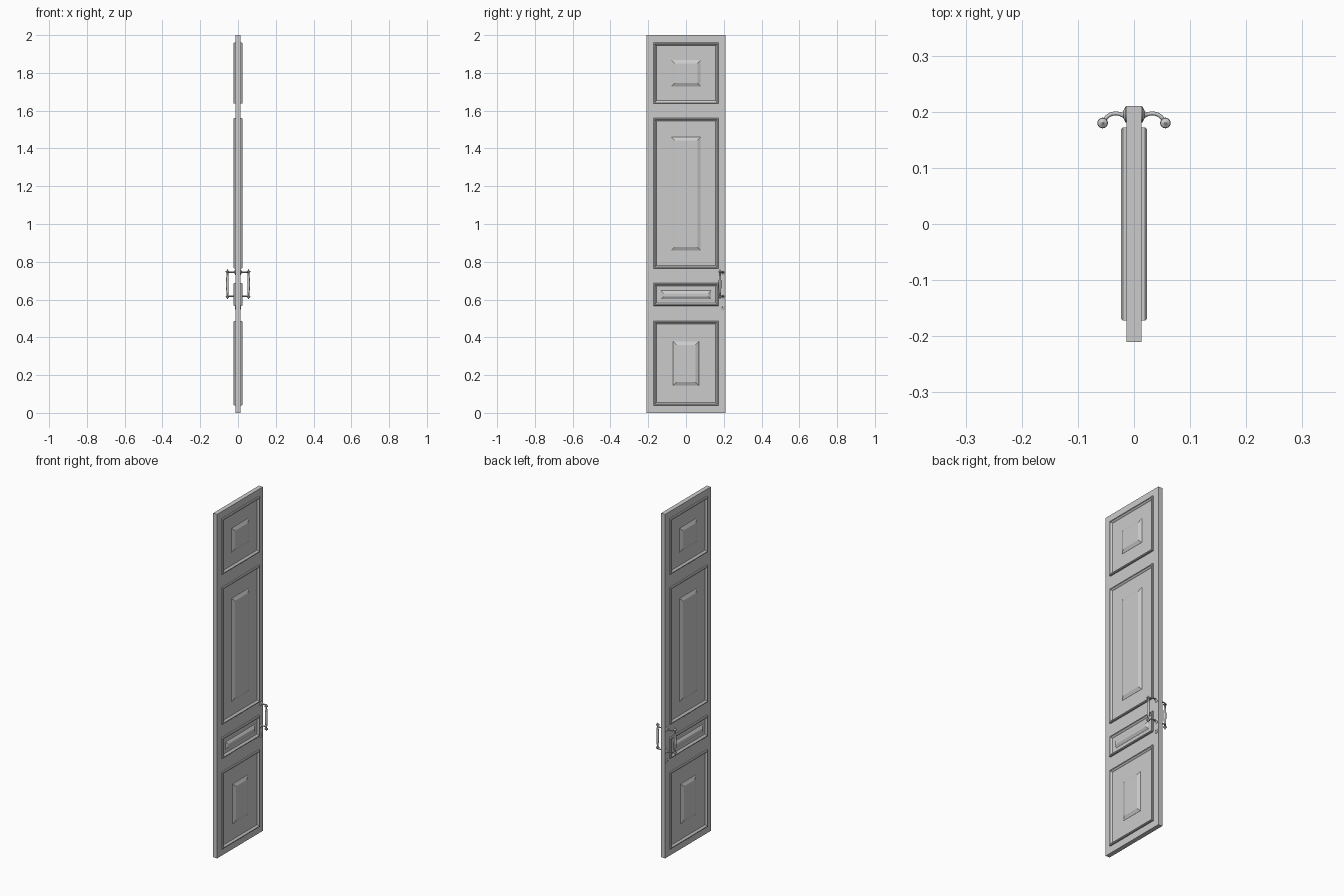
import bpy
import bmesh
from math import pi
from mathutils import Vector

cube = bpy.data.objects.get("Cube")
if cube:
    bpy.data.objects.remove(cube, do_unlink=True)

grey = bpy.data.materials.new("door grey")
grey.use_nodes = True
grey.diffuse_color = (0.6, 0.6, 0.6, 1)
grey.node_tree.nodes["Principled BSDF"].inputs["Base Color"].default_value = (0.6, 0.6, 0.6, 1)

FACE = 0.013      # half thickness of the slab
TOP = 0.0235      # outermost level of the mouldings


def add_object(name, bm, smooth=False):
    bmesh.ops.recalc_face_normals(bm, faces=bm.faces)
    mesh = bpy.data.meshes.new(name)
    bm.to_mesh(mesh)
    bm.free()
    mesh.materials.append(grey)
    obj = bpy.data.objects.new(name, mesh)
    bpy.context.scene.collection.objects.link(obj)
    if smooth:
        bpy.ops.object.select_all(action='DESELECT')
        obj.select_set(True)
        bpy.context.view_layer.objects.active = obj
        bpy.ops.object.shade_smooth_by_angle()
    return obj


def box(name, lo, hi):
    bm = bmesh.new()
    bmesh.ops.create_cube(bm, size=1)
    lo, hi = Vector(lo), Vector(hi)
    for v in bm.verts:
        v.co = v.co * (hi - lo) + (lo + hi) / 2
    return add_object(name, bm)


def stepped_rect(name, side, rect, profile, cap):
    """Rectangle rings inset and raised along a profile, on one door face."""
    y0, y1, z0, z1 = rect
    bm = bmesh.new()
    rings = []
    for inset, x in profile:
        a, b, c, d = y0 + inset, y1 - inset, z0 + inset, z1 - inset
        rings.append([bm.verts.new((side * x, y, z)) for y, z in ((a, c), (b, c), (b, d), (a, d))])
    for r, s in zip(rings, rings[1:]):
        for i in range(4):
            j = (i + 1) % 4
            bm.faces.new((r[i], r[j], s[j], s[i]))
    if cap:
        bm.faces.new(rings[-1])
    obj = add_object(name, bm)
    # open sheets: make sure the faces look away from the slab
    mesh = obj.data
    if sum(p.normal.x * p.area for p in mesh.polygons) * side < 0:
        mesh.flip_normals()
    return obj


def lathe(name, centre, profile, axis='Z', sides=16):
    """Turned part from (radius, distance along axis) points."""
    bm = bmesh.new()
    verts = [bm.verts.new((r, 0, h)) for r, h in profile]
    edges = [bm.edges.new(pair) for pair in zip(verts, verts[1:])]
    bmesh.ops.spin(bm, geom=verts + edges, cent=(0, 0, 0), axis=(0, 0, 1),
                   angle=2 * pi, steps=sides)
    bmesh.ops.remove_doubles(bm, verts=bm.verts, dist=0.00001)
    for v in bm.verts:
        x, y, h = v.co
        v.co = Vector(centre) + (Vector((h, y, -x)) if axis == 'X' else Vector((-h, y, x)) if axis == '-X' else v.co)
    return add_object(name, bm, True)


def tube(name, points, radius):
    curve = bpy.data.curves.new(name, 'CURVE')
    curve.dimensions = '3D'
    curve.bevel_depth = radius
    curve.bevel_resolution = 2
    curve.resolution_u = 6
    curve.use_fill_caps = True
    spline = curve.splines.new('BEZIER')
    spline.bezier_points.add(len(points) - 1)
    for p, co in zip(spline.bezier_points, points):
        p.co = co
        p.handle_left_type = p.handle_right_type = 'AUTO'
    curve.materials.append(grey)
    obj = bpy.data.objects.new(name, curve)
    bpy.context.scene.collection.objects.link(obj)


# Door slab
box("door_slab", (-FACE, -0.21, 0), (FACE, 0.21, 2))

# Panels: bottom, top of the frame, then half width, bottom, top, bevel of the raised field
panels = {
    "top": (1.637, 1.96, 0.078, 1.728, 1.868, 0.018),
    "tall": (0.765, 1.56, 0.078, 0.86, 1.46, 0.018),
    "letter": (0.567, 0.687, 0.133, 0.602, 0.647, 0.014),
    "bottom": (0.04, 0.487, 0.068, 0.145, 0.378, 0.018),
}
frame_profile = [(0, FACE), (0, 0.02), (0.003, TOP), (0.008, TOP),
                 (0.010, 0.019), (0.013, 0.017), (0.016, FACE)]
finial = [(0, 0.016), (0.002, 0.015), (0.002, 0.011), (0.005, 0.008),
          (0.0085, 0.006), (0.0095, 0.003), (0.0085, 0), (0.004, -0.002)]
rosette = [(0.014, 0), (0.014, 0.002), (0.011, 0.004), (0.006, 0.006), (0.004, 0.01), (0, 0.01)]

for side, label in ((1, "left"), (-1, "right")):
    for key, (z0, z1, half, r0, r1, bevel) in panels.items():
        stepped_rect(f"{label}_{key}_moulding", side, (-0.172, 0.172, z0, z1), frame_profile, False)
        stepped_rect(f"{label}_{key}_raised_field", side, (-half, half, r0, r1),
                     [(0, FACE), (0.001, 0.0145), (bevel, TOP - 0.001)], True)

    # Pull handle: turned grip, finials and two curved arms on rosettes
    gx, gy, low, high = side * 0.056, 0.18, 0.618, 0.745
    mid = (low + high) / 2
    lathe(f"{label}_grip", (gx, gy, mid),
          [(0, low - mid), (0.004, low - mid), (0.0065, -0.03), (0.007, 0),
           (0.0065, 0.03), (0.004, high - mid), (0, high - mid)])
    lathe(f"{label}_upper_finial", (gx, gy, high), finial)
    lathe(f"{label}_lower_finial", (gx, gy, low), [(r, -h) for r, h in finial])
    for z, where in ((low, "lower"), (high, "upper")):
        lathe(f"{label}_{where}_rosette", (side * FACE, 0.195, z), rosette, 'X' if side > 0 else '-X')
        tube(f"{label}_{where}_arm",
             [(side * 0.016, 0.193, z), (side * 0.034, 0.197, z),
              (side * 0.047, 0.192, z), (gx, gy, z)], 0.0035)

    # Keyhole plate below the handle
    lathe(f"{label}_keyhole_plate", (side * FACE, 0.195, 0.56),
          [(0.013, 0), (0.013, 0.002), (0.010, 0.004), (0.004, 0.004), (0.003, 0.001), (0, 0.001)],
          'X' if side > 0 else '-X')
